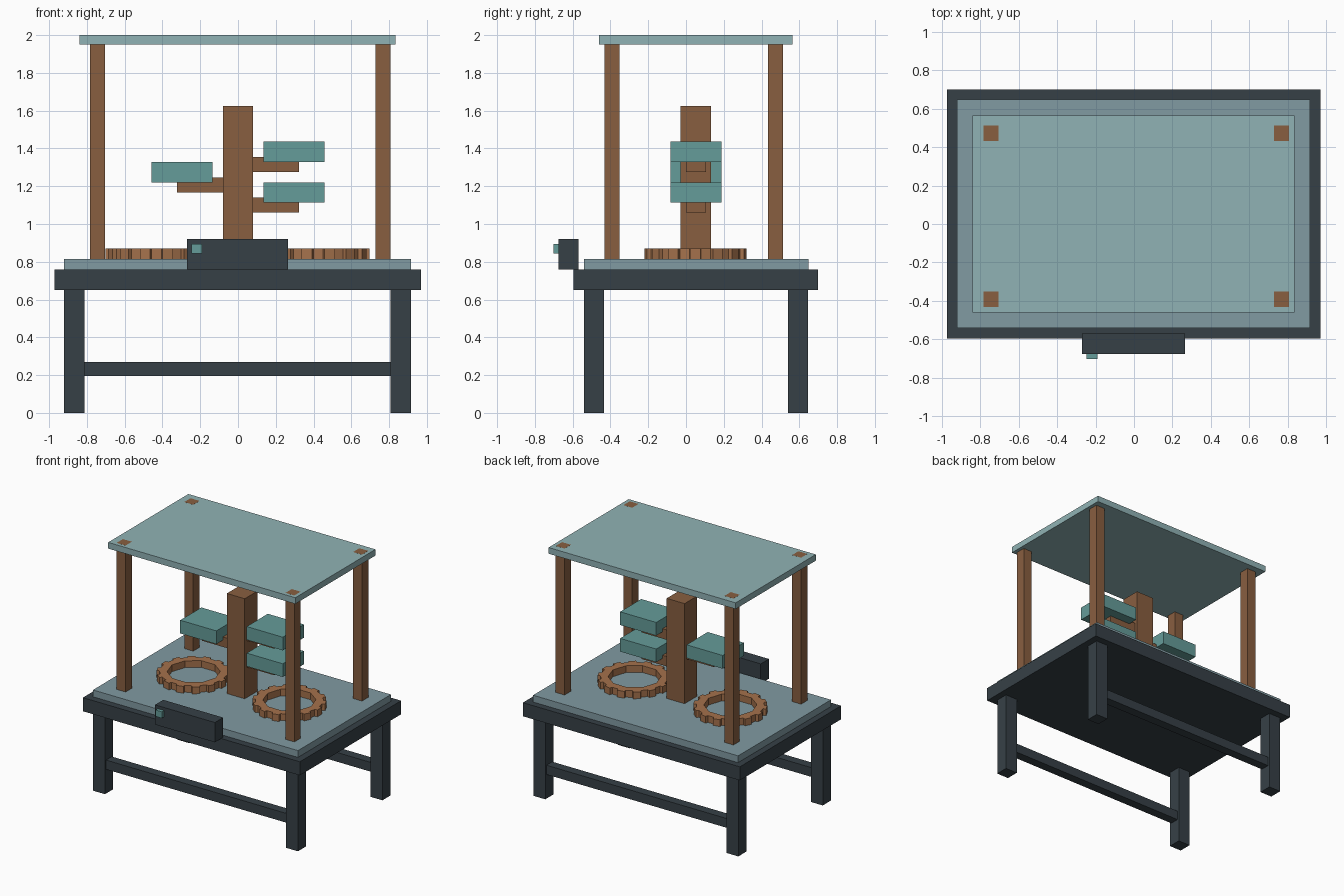
import bpy, math

if "Cube" in bpy.data.objects:
    bpy.data.objects.remove(bpy.data.objects["Cube"])


def material(name, rgb):
    m = bpy.data.materials.new(name)
    m.diffuse_color = tuple((c / 255) ** 2.2 for c in rgb) + (1,)
    m.use_nodes = True
    m.node_tree.nodes["Principled BSDF"].inputs["Base Color"].default_value = m.diffuse_color
    return m


DARK = material("dark_metal", (57, 66, 72))
WOOD = material("brown", (135, 95, 66))
COPPER = material("copper", (163, 113, 77))
PLATE = material("grey_blue", (128, 153, 161))
ROOF = material("pale_teal", (143, 177, 179))
TEAL = material("teal", (101, 155, 152))


def add_object(name, data, mat):
    ob = bpy.data.objects.new(name, data)
    data.materials.append(mat)
    bpy.context.collection.objects.link(ob)
    return ob


def box(name, x, y, z, mat):
    """Box from (min, max) pairs on each axis."""
    verts = [(a, b, c) for a in x for b in y for c in z]
    faces = [(0, 1, 3, 2), (4, 6, 7, 5), (0, 4, 5, 1),
             (2, 3, 7, 6), (0, 2, 6, 4), (1, 5, 7, 3)]
    me = bpy.data.meshes.new(name)
    me.from_pydata(verts, [], faces)
    return add_object(name, me, mat)


def toothed_ring(name, cx, cy, z0, z1, teeth=14, root=0.25, tip=0.272, bore=0.195):
    """Flat ring with square teeth outside and a faceted bore."""
    step = 2 * math.pi / teeth
    outer = []
    for i in range(teeth):
        for f, r in ((-0.27, root), (-0.23, tip), (0.23, tip), (0.27, root)):
            a = (i + f) * step
            outer.append((r * math.cos(a), r * math.sin(a)))
    inner = [(bore * math.cos(i * math.pi / 5), bore * math.sin(i * math.pi / 5))
             for i in range(10)]
    cu = bpy.data.curves.new(name + "_profile", 'CURVE')
    cu.dimensions = '2D'
    cu.fill_mode = 'BOTH'
    cu.extrude = (z1 - z0) / 2
    for pts in (outer, inner):
        sp = cu.splines.new('POLY')
        sp.points.add(len(pts) - 1)
        for p, (px, py) in zip(sp.points, pts):
            p.co = (px, py, 0, 1)
        sp.use_cyclic_u = True
    tmp = bpy.data.objects.new(name + "_tmp", cu)
    bpy.context.collection.objects.link(tmp)
    dg = bpy.context.evaluated_depsgraph_get()
    me = bpy.data.meshes.new_from_object(tmp.evaluated_get(dg))
    bpy.data.objects.remove(tmp)
    me.materials.clear()
    for p in me.polygons:
        p.use_smooth = False
        p.material_index = 0
    ob = add_object(name, me, COPPER)
    ob.location = (cx, cy, (z0 + z1) / 2)


# Table: top, legs, long stretchers
box("table_top", (-0.972, 0.97), (-0.595, 0.70), (0.65, 0.76), DARK)
for side, y in (("front", (-0.54, -0.435)), ("back", (0.54, 0.645))):
    box(side + "_left_leg", (-0.92, -0.813), y, (0, 0.65), DARK)
    box(side + "_right_leg", (0.808, 0.915), y, (0, 0.65), DARK)
    mid = sum(y) / 2
    box(side + "_stretcher", (-0.813, 0.808), (mid - 0.037, mid + 0.037),
        (0.195, 0.27), DARK)

# Base plate, corner posts and roof
box("base_plate", (-0.92, 0.915), (-0.54, 0.648), (0.76, 0.815), PLATE)
box("roof", (-0.84, 0.835), (-0.46, 0.565), (1.95, 2.0), ROOF)
for side, y in (("front", (-0.432, -0.352)), ("back", (0.433, 0.513))):
    box(side + "_left_post", (-0.784, -0.704), y, (0.815, 2.0005), WOOD)
    box(side + "_right_post", (0.728, 0.807), y, (0.815, 2.0005), WOOD)

# Central column with arms and blocks
box("column", (-0.08, 0.08), (-0.028, 0.132), (0.815, 1.625), WOOD)
for name, sx, z in (("upper_right", 1, 1.275), ("lower_right", 1, 1.06),
                    ("left", -1, 1.167)):
    box(name + "_arm", sorted((sx * 0.08, sx * 0.323)), (0.0, 0.107),
        (z, z + 0.08), WOOD)
    box(name + "_block", sorted((sx * 0.136, sx * 0.459)), (-0.083, 0.187),
        (z + 0.054, z + 0.161), TEAL)

# Toothed rings lying on the plate
toothed_ring("left_ring", -0.432, 0.05, 0.815, 0.87)
toothed_ring("right_ring", 0.425, 0.05, 0.815, 0.87)

# Control box and button
box("control_box", (-0.27, 0.266), (-0.675, -0.57), (0.76, 0.92), DARK)
box("button", (-0.246, -0.19), (-0.702, -0.67), (0.843, 0.895), TEAL)
